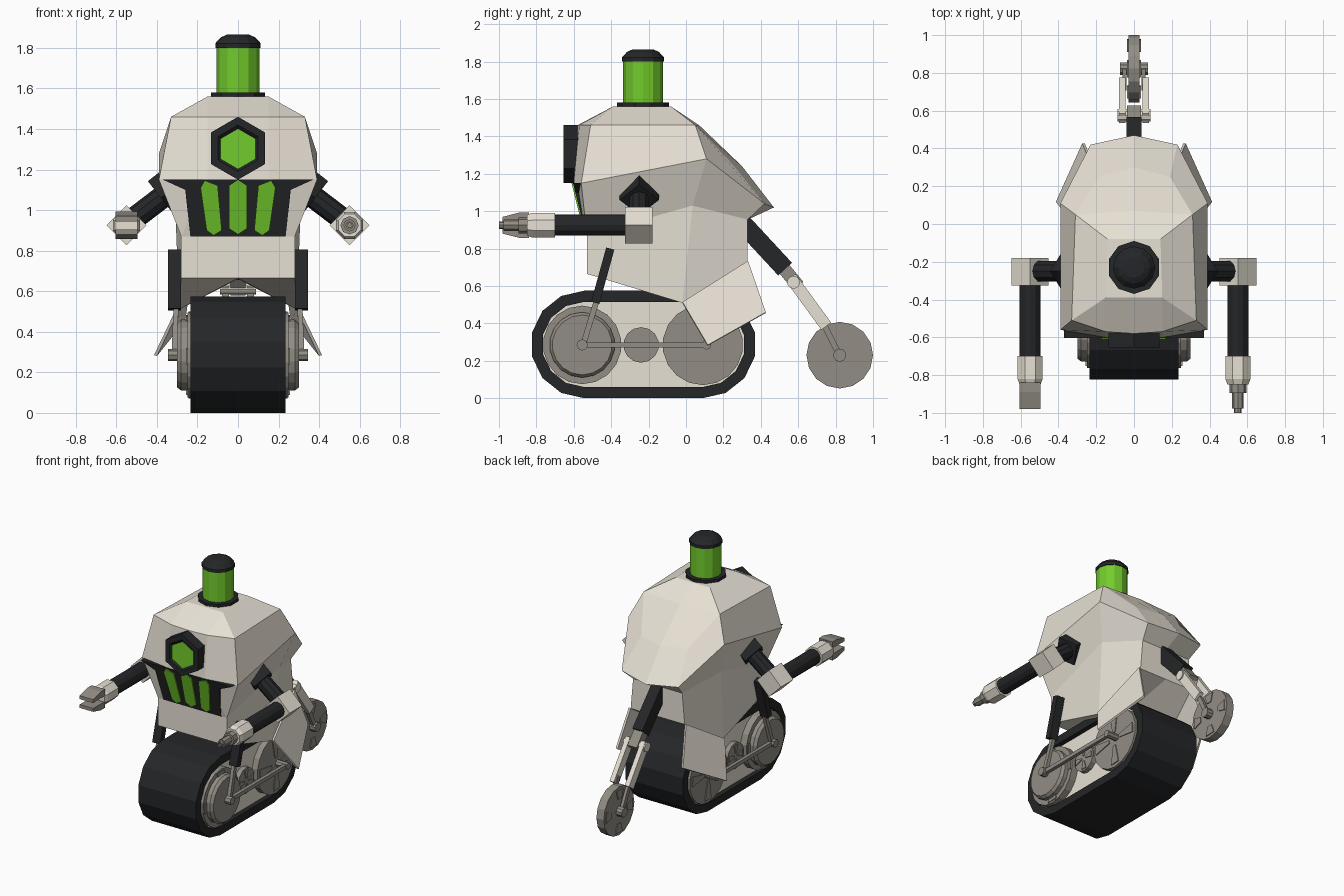
import bpy, bmesh
from math import sin, cos, pi
from mathutils import Vector as V

if "Cube" in bpy.data.objects:
    bpy.data.objects.remove(bpy.data.objects["Cube"])


def material(name, c):
    m = bpy.data.materials.new(name)
    m.diffuse_color = (*c, 1)
    m.use_nodes = True
    m.node_tree.nodes["Principled BSDF"].inputs["Base Color"].default_value = m.diffuse_color
    return m


CREAM = material("cream", (.80, .75, .66))
GREY = material("warm_grey", (.29, .27, .235))
BLACK = material("black", (.018, .019, .021))
GREEN = material("green", (.17, .60, .025))


def mesh(name, verts, faces, mat, mirror=False, thick=0):
    me = bpy.data.meshes.new(name)
    me.from_pydata([tuple(v) for v in verts], [], faces)
    bm = bmesh.new()
    bm.from_mesh(me)
    bmesh.ops.recalc_face_normals(bm, faces=bm.faces)
    bm.to_mesh(me)
    bm.free()
    me.materials.append(mat)
    ob = bpy.data.objects.new(name, me)
    bpy.context.collection.objects.link(ob)
    if thick:
        ob.modifiers.new("thickness", 'SOLIDIFY').thickness = thick
    if mirror:
        ob.modifiers.new("mirror", 'MIRROR')
    return ob


def frame(p, q):
    d = (V(q) - V(p)).normalized()
    ref = V((0, 1, 0)) if abs(d.x) > .5 else V((1, 0, 0))
    u = (ref - d * ref.dot(d)).normalized()
    return d, u, d.cross(u)


def lathe(name, p, q, prof, n, mat, mirror=False, turn=0):
    # prof: (fraction along p-q, radius)
    d, u, w = frame(p, q)
    vs, fs = [], []
    for t, r in prof:
        c = V(p).lerp(V(q), t)
        for i in range(n):
            a = 2 * pi * (i + turn) / n
            vs.append(c + u * r * sin(a) + w * r * cos(a))
    for k in range(len(prof) - 1):
        for i in range(n):
            j = (i + 1) % n
            fs.append((k*n + i, k*n + j, k*n + n + j, k*n + n + i))
    fs += [tuple(range(n)), tuple(range(len(vs) - n, len(vs)))]
    return mesh(name, vs, fs, mat, mirror)


def tube(name, p, q, r, n, mat, mirror=False, turn=0):
    return lathe(name, p, q, [(0, r), (1, r)], n, mat, mirror, turn)


def beam(name, p, q, w, h, mat, mirror=False, end=1.0):
    # box from p to q, width w, height h, end scales the far section
    d, u, v = frame(p, q)
    vs = [V(c) + (u * w * sx + v * h * sy) * s / 2 for c, s in ((p, 1), (q, end))
          for sx, sy in ((-1, -1), (1, -1), (1, 1), (-1, 1))]
    fs = [(0, 1, 2, 3), (4, 5, 6, 7)] + [(i, (i+1) % 4, 4 + (i+1) % 4, 4 + i) for i in range(4)]
    return mesh(name, vs, fs, mat, mirror)


def prism(name, pts, axis, a, b, mat, mirror=False):
    # extrude a 2D outline along x (pts = y,z) or y (pts = x,z)
    n = len(pts)
    vs = [(c, s, t) if axis == 'x' else (s, c, t) for c in (a, b) for s, t in pts]
    fs = [tuple(range(n)), tuple(range(n, 2*n))]
    fs += [(i, (i+1) % n, n + (i+1) % n, n + i) for i in range(n)]
    return mesh(name, vs, fs, mat, mirror)


# body shell, right half mirrored
P = dict(a0=(0, -.39, 1.56), a1=(.15, -.39, 1.56), a2=(.14, -.08, 1.56), a3=(0, -.08, 1.56),
         b0=(0, -.58, 1.46), b1=(.15, -.57, 1.46), b2=(.33, -.51, 1.46), b3=(.31, .05, 1.46), b4=(0, .07, 1.46),
         m0=(0, .30, 1.24), m1=(.19, .25, 1.25),
         c0=(0, -.60, 1.15), c1=(.15, -.60, 1.15), c2=(.39, -.56, 1.15), c3=(.39, .11, 1.28),
         c4=(.23, .42, 1.04), c5=(0, .47, 1.02),
         d0=(0, -.53, .87), d2=(.28, -.53, .87), f0=(0, -.53, .665), f2=(.28, -.53, .665),
         s=(.31, .035, 1.03), t=(.29, -.02, .51), t0=(0, -.02, .66),
         k=(.20, .33, .955), k0=(0, .33, .955), l=(.22, .33, .73), l0=(0, .33, .73))
F = ("a0 a1 a2 a3|a0 b0 b1 a1|a1 b1 b2|a1 b2 b3 a2|a2 b3 b4 a3|b0 c0 c1 b1|b1 c1 c2 b2|b2 c2 c3 b3|"
     "b3 m1 m0 b4|m1 c4 c5 m0|b3 c3 c4 m1|c0 d0 d2 c1|c1 d2 c2|d0 f0 f2 d2|c2 d2 s c3|d2 f2 t s|"
     "c3 s k c4|c4 k k0 c5|s t l k|k l l0 k0|f0 t0 t f2|t0 l0 l t")
keys = list(P)
mesh("body_shell", P.values(), [[keys.index(x) for x in f.split()] for f in F.split("|")], CREAM, True)

# flared side skirts
mesh("side_skirt", [P['t'], P['l'], (.26, .425, .455), (.40, .115, .28)], [(0, 1, 2, 3)], CREAM, True, .015)


# chest panel lies on the slope between the lip and lower front
def chest_y(z, off):
    return -.53 - .07 * (z - .87) / .28 - off


def chest_plate(name, pts, off, mat, mirror=False):
    n = len(pts)
    vs = [(x, chest_y(z, o), z) for o in (off, off - .05) for x, z in pts]
    fs = [tuple(range(n)), tuple(range(n, 2*n))]
    fs += [(i, (i+1) % n, n + (i+1) % n, n + i) for i in range(n)]
    mesh(name, vs, fs, mat, mirror)


chest_plate("chest_panel", [(-.37, 1.15), (.37, 1.15), (.26, 1.10), (.235, .87), (-.235, .87), (-.26, 1.10)], .004, BLACK)
chest_plate("chest_light_middle", [(0, 1.15), (.045, 1.12), (.045, .91), (0, .88), (-.045, .91), (-.045, 1.12)], .012, GREEN)
chest_plate("chest_light_side", [(.165, 1.145), (.185, 1.11), (.155, .90), (.12, .875), (.08, .90), (.10, 1.12)], .012, GREEN, True)

# hexagonal front badge
lathe("badge_frame", (0, -.52, 1.305), (0, -.655, 1.305), [(0, .155), (1, .155), (1, .115), (.9, .10)], 6, BLACK)
tube("badge_light", (0, -.60, 1.30), (0, -.644, 1.30), .10, 6, GREEN)

# glass head
tube("head_base", (0, -.23, 1.55), (0, -.23, 1.58), .14, 10, BLACK)
tube("head_glass", (0, -.23, 1.58), (0, -.23, 1.81), .106, 12, GREEN)
lathe("head_cap", (0, -.23, 1.80), (0, -.23, 1.865), [(0, .112), (.35, .112), (.8, .085), (1, .055)], 12, BLACK)

# arms
E = (.55, -.25, .925)
tube("shoulder_socket", (.29, -.25, 1.13), (.38, -.25, 1.06), .105, 4, BLACK, True)
tube("upper_arm", (.30, -.25, 1.12), (.53, -.25, .945), .056, 10, BLACK, True)
tube("elbow_block", (.55, -.18, .925), (.55, -.325, .925), .098, 4, CREAM, True)
tube("forearm", (.55, -.32, .925), (.55, -.71, .925), .056, 12, BLACK, True)
lathe("wrist", (.55, -.70, .925), (.55, -.85, .925), [(0, .072), (.8, .072), (1, .06)], 8, CREAM, True, .5)
lathe("nozzle", (.55, -.84, .925), (.55, -1.0, .925),
      [(0, .045), (.35, .045), (.35, .03), (.85, .03), (.85, .02), (1, .02), (1, .012), (.7, .012)], 8, GREY)
for sgn, nm in ((1, "upper"), (-1, "lower")):
    prism("gripper_jaw_" + nm, [(-.84, .925 + sgn*.068), (-.89, .925 + sgn*.068), (-.98, .925 + sgn*.045),
                                (-.98, .925 + sgn*.02), (-.84, .925 + sgn*.022)], 'x', -.605, -.495, GREY)


# track belt and side plates
def stadium(r, n=7):
    pts = []
    for cy, a0 in ((.088, -pi/2), (-.543, pi/2)):
        pts += [(cy + r*cos(a0 + pi*i/n), .2875 + r*sin(a0 + pi*i/n)) for i in range(n + 1)]
    return pts


outer, inner = stadium(.2875), stadium(.228)
n = len(outer)
vs = [(x, y, z) for x in (-.235, .235) for loop in (outer, inner) for y, z in loop]
fs = []
for i in range(n):
    j = (i + 1) % n
    for a, b in ((0, n), (2*n, 3*n), (0, 2*n), (n, 3*n)):
        fs.append((a + i, a + j, b + j, b + i))
mesh("track_belt", vs, fs, BLACK)
prism("track_core", stadium(.229), 'x', -.20, .20, CREAM)


# wheels with four wedge spokes
def wheel(name, y, z, r, x0, x1, sides, r_in, r_out, w_in, w_out, mirror=True):
    tube(name, (x0, y, z), (x1, y, z), r, sides, GREY, mirror)
    for i in range(4):
        a = i * pi / 2 + .04
        pts = [(y + q*cos(a) - w*sin(a), z + q*sin(a) + w*cos(a))
               for q, w in ((r_in, -w_in), (r_out, -w_out), (r_out, w_out), (r_in, w_in))]
        prism(name + "_spoke", pts, 'x', x0 - (0 if mirror else .006), x1 + .006, GREY, mirror)


wheel("front_track_wheel", -.555, .285, .21, .19, .25, 18, .165, .195, .035, .042)
lathe("front_wheel_disc", (.25, -.555, .285), (.30, -.555, .285), [(0, .175), (.6, .175), (1, .16)], 18, GREY, True)
wheel("middle_track_wheel", -.24, .285, .095, .19, .235, 14, .02, .08, .006, .022)
wheel("rear_track_wheel", .09, .285, .215, .19, .245, 18, .05, .19, .012, .037)

# side linkage
beam("damper", (.3125, -.405, .80), (.3125, -.485, .51), .065, .045, BLACK, True)
beam("strut", (.305, -.475, .53), (.315, -.55, .285), .025, .03, GREY, True)
beam("linkage_bar", (.315, -.56, .285), (.315, .12, .285), .025, .028, GREY, True)
tube("front_hub", (.29, -.555, .285), (.345, -.555, .285), .03, 8, GREY, True)
tube("rear_hub", (.24, .11, .285), (.335, .11, .285), .025, 8, GREY, True)

# trailing arm, fork and tail wheel
beam("tail_arm", (0, .28, .96), (0, .53, .69), .08, .10, BLACK)
beam("tail_knuckle", (0, .51, .71), (0, .60, .60), .075, .07, GREY)
tube("fork_pivot", (-.088, .575, .62), (.088, .575, .62), .035, 10, CREAM)
beam("fork_blade", (.062, .56, .645), (.062, .75, .385), .035, .065, CREAM, True)
beam("fork_rod", (.05, .72, .43), (.05, .82, .23), .022, .032, GREY, True)
tube("tail_axle", (-.075, .822, .23), (.075, .822, .23), .035, 10, GREY)
wheel("tail_wheel", .822, .23, .178, -.03, .03, 16, .09, .155, .02, .04, False)
